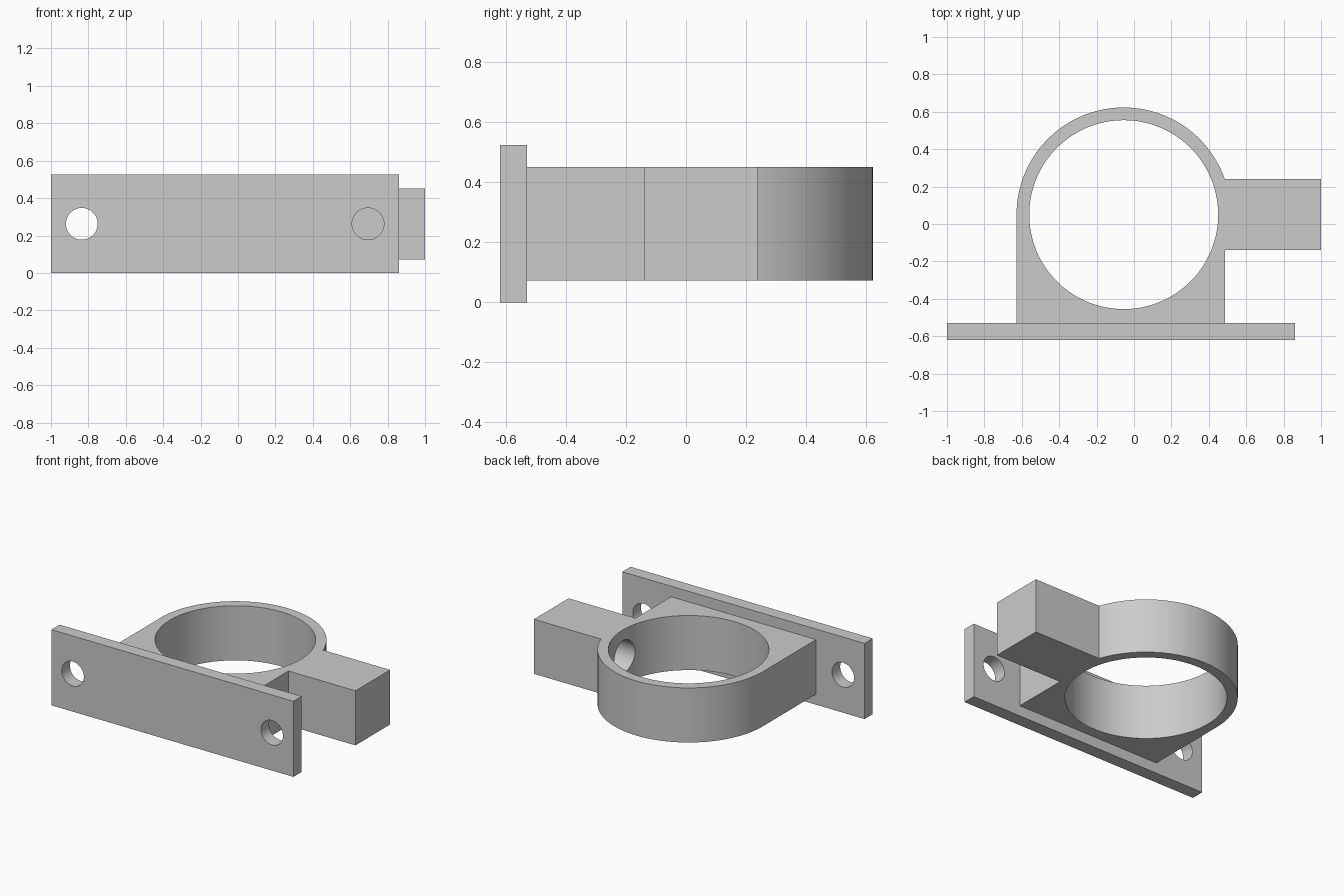
import bpy, bmesh
from math import asin, cos, sin, pi
from mathutils import Matrix

cube = bpy.data.objects.get("Cube")
if cube:
    bpy.data.objects.remove(cube, do_unlink=True)

# Material
grey = bpy.data.materials.new("plain grey")
grey.use_nodes = True
colour = (0.6, 0.6, 0.6, 1)
grey.diffuse_color = colour
grey.node_tree.nodes["Principled BSDF"].inputs["Base Color"].default_value = colour


def add_object(name, bm):
    bmesh.ops.recalc_face_normals(bm, faces=bm.faces)
    mesh = bpy.data.meshes.new(name)
    bm.to_mesh(mesh)
    bm.free()
    mesh.materials.append(grey)
    obj = bpy.data.objects.new(name, mesh)
    bpy.context.collection.objects.link(obj)
    return obj


def prism(name, outline, z0, z1):
    """Extrude a closed xy outline from z0 to z1."""
    bm = bmesh.new()
    face = bm.faces.new([bm.verts.new((x, y, z0)) for x, y in outline])
    top = bmesh.ops.extrude_face_region(bm, geom=[face])["geom"]
    verts = [v for v in top if isinstance(v, bmesh.types.BMVert)]
    bmesh.ops.translate(bm, verts=verts, vec=(0, 0, z1 - z0))
    return add_object(name, bm)


def bore(target, centre, radius, length, axis, segments):
    """Cut a round hole along an axis, then discard the cutter."""
    turn = {"X": Matrix.Rotation(pi / 2, 4, "Y"),
            "Y": Matrix.Rotation(pi / 2, 4, "X"),
            "Z": Matrix.Identity(4)}[axis]
    bm = bmesh.new()
    bmesh.ops.create_cone(bm, cap_ends=True, segments=segments, radius1=radius,
                          radius2=radius, depth=length,
                          matrix=Matrix.Translation(centre) @ turn)
    cutter = add_object("hole_cutter", bm)
    cutter.hide_render = True
    mod = target.modifiers.new("hole", "BOOLEAN")
    mod.operation = "DIFFERENCE"
    mod.solver = "EXACT"
    mod.object = cutter
    bpy.context.view_layer.objects.active = target
    bpy.ops.object.modifier_apply(modifier=mod.name)
    bpy.data.objects.remove(cutter, do_unlink=True)


# Main dimensions
cx, cy, outer, inner = -0.055, 0.05, 0.573, 0.505
low, high, mid = 0.073, 0.452, 0.2625
plate_front, plate_back = -0.62, -0.53
arm_half = 0.19

# Ring body: round back, square foot and side arm in one outline
start, steps = asin(arm_half / outer), 72
outline = []
for i in range(steps + 1):
    a = start + (pi - start) * i / steps
    outline.append((cx + outer * cos(a), cy + outer * sin(a)))
side = outline[0][0]
outline += [(cx - outer, plate_back), (side, plate_back), (side, cy - arm_half),
            (1, cy - arm_half), (1, cy + arm_half)]
clamp = prism("ring_and_arm", outline, low, high)
bore(clamp, (cx, cy, mid), inner, 1, "Z", 128)

# Blind hole running from the ring into the arm
hole_start, hole_end = 0.2, 0.9
bore(clamp, ((hole_start + hole_end) / 2, cy, mid), 0.115,
     hole_end - hole_start, "X", 48)

# Mounting plate with two screw holes
left, right = -1, 0.86
plate = prism("mounting_plate", [(left, plate_front), (right, plate_front),
                                 (right, plate_back), (left, plate_back)], 0, 0.525)
for x in (-0.835, 0.695):
    bore(plate, (x, plate_front, mid), 0.085, 0.5, "Y", 48)

# Smooth round walls, crisp edges
for obj in (clamp, plate):
    bpy.ops.object.select_all(action="DESELECT")
    obj.select_set(True)
    bpy.context.view_layer.objects.active = obj
    bpy.ops.object.shade_smooth_by_angle()
